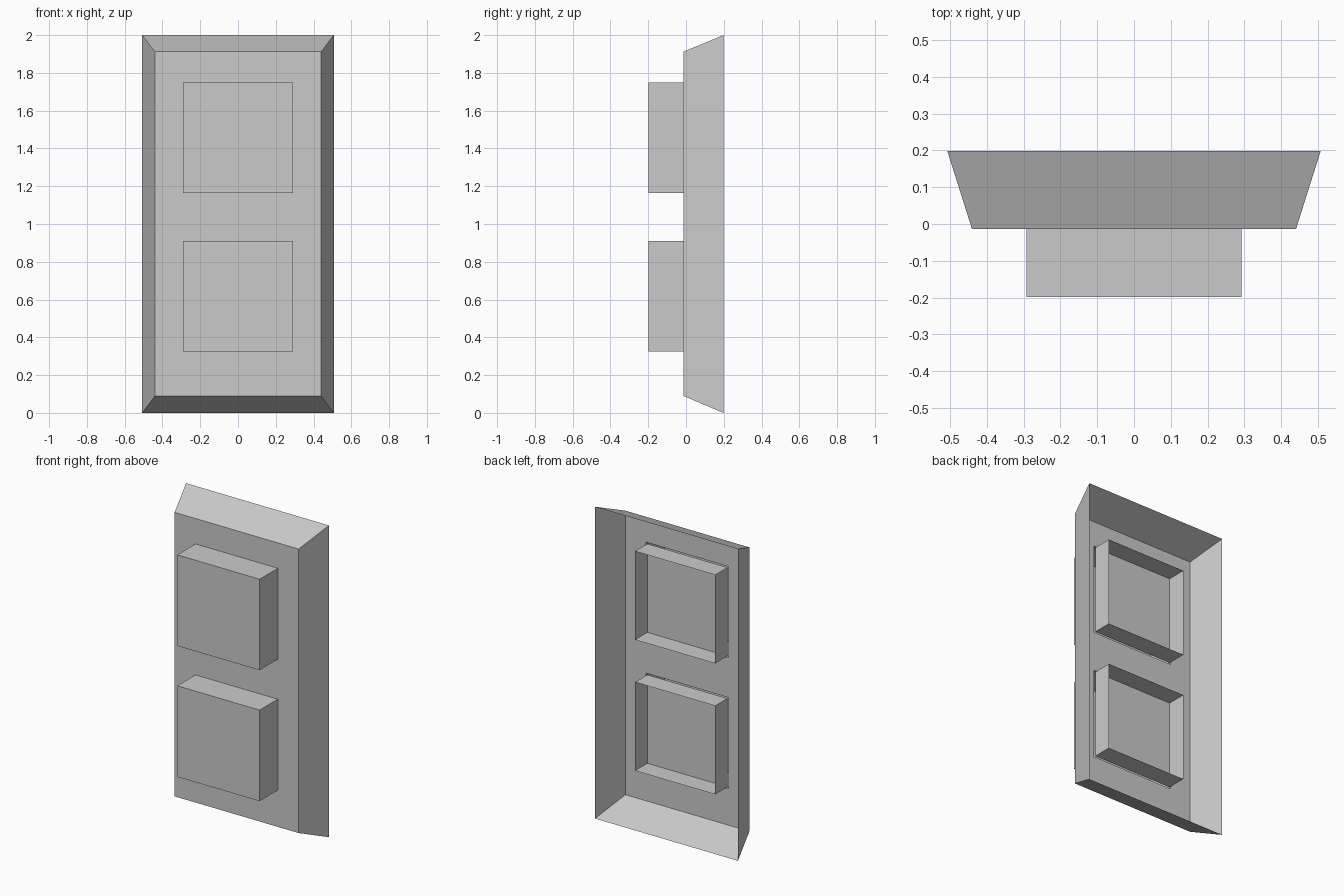
import bpy, bmesh

if "Cube" in bpy.data.objects:
    bpy.data.objects.remove(bpy.data.objects["Cube"])

FRONT, BACK, PANEL = -0.198, 0.198, -0.014
HALF = 0.292                      # half size of the raised blocks
CENTRES = (0.617, 1.457)          # block heights


def ring(bm, hx, z0, z1, y):
    return [bm.verts.new(p) for p in ((-hx, y, z0), (hx, y, z0), (hx, y, z1), (-hx, y, z1))]


def bridge(bm, a, b):
    for i in range(4):
        j = (i + 1) % 4
        bm.faces.new((a[i], a[j], b[j], b[i]))


def finish(name, bm):
    bm.normal_update()
    mesh = bpy.data.meshes.new(name)
    bm.to_mesh(mesh)
    bm.free()
    obj = bpy.data.objects.new(name, mesh)
    bpy.context.collection.objects.link(obj)
    return obj


def open_box(name, half, zc, y_front, y_back):
    """Square box, closed at the front and open at the back."""
    bm = bmesh.new()
    front = ring(bm, half, zc - half, zc + half, y_front)
    back = ring(bm, half, zc - half, zc + half, y_back)
    bm.faces.new(front)
    bridge(bm, back, front)
    return finish(name, bm)


# Sloping frame around the panel, open at the back
bm = bmesh.new()
outer = ring(bm, 0.507, 0, 2, BACK)
inner = ring(bm, 0.44, 0.09, 1.912, PANEL)
bridge(bm, outer, inner)
finish("bevelled_frame", bm)

# Front panel as a grid with two square openings
xs = (-0.44, -HALF, HALF, 0.44)
zs = (0.09, *(c + s * HALF for c in CENTRES for s in (-1, 1)), 1.912)
bm = bmesh.new()
grid = [[bm.verts.new((x, PANEL, z)) for x in xs] for z in zs]
for r in range(5):
    for c in range(3):
        if c == 1 and r in (1, 3):
            continue
        bm.faces.new((grid[r][c], grid[r][c + 1], grid[r + 1][c + 1], grid[r + 1][c]))
finish("front_panel", bm)

# Raised front blocks and the slightly smaller trays behind them
for label, zc in zip(("lower", "upper"), CENTRES):
    open_box(label + "_block", HALF, zc, FRONT, PANEL)
    open_box(label + "_back_tray", 0.284, zc, PANEL, 0.11)
